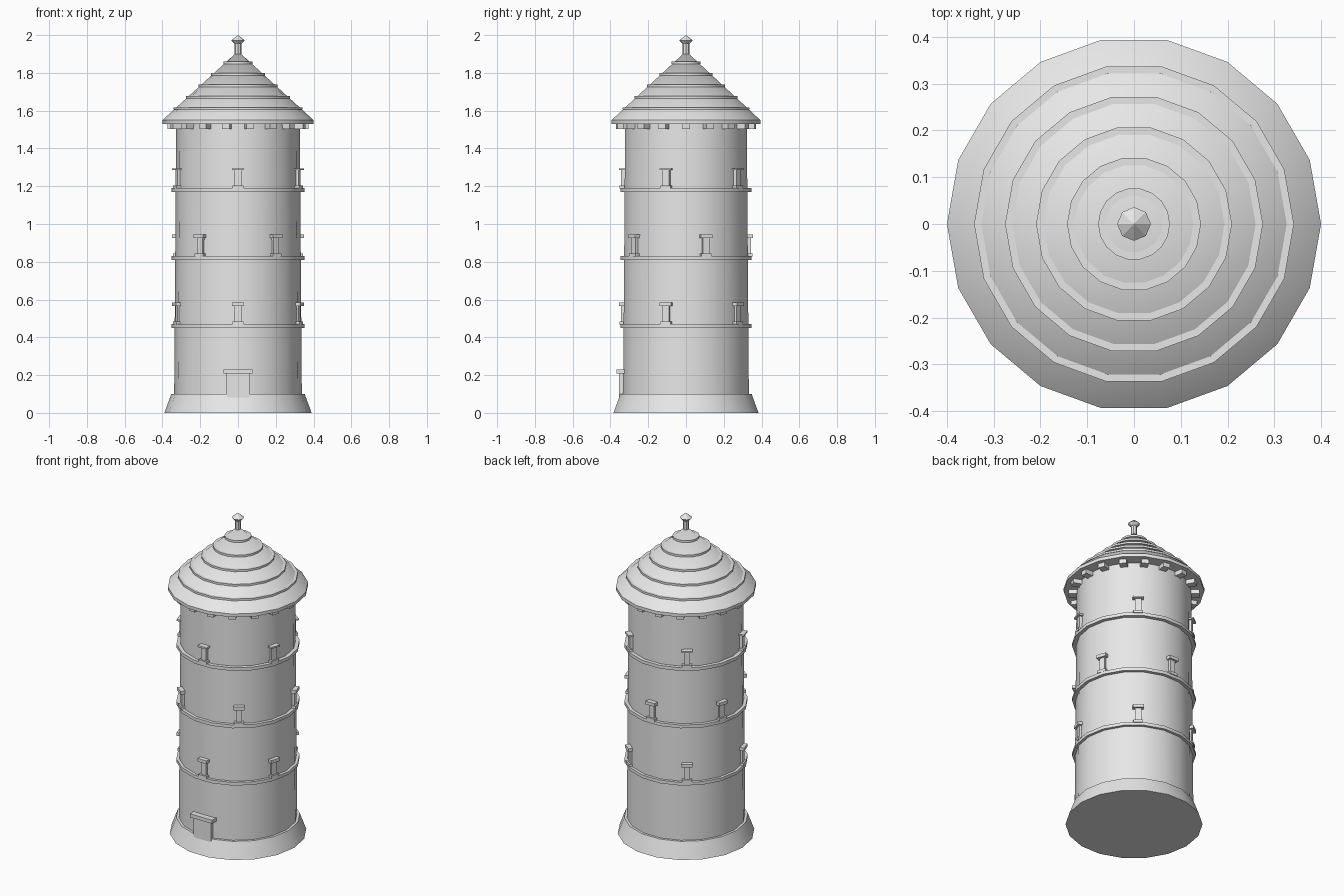
import bpy, bmesh, math
from mathutils import Matrix, Vector

if "Cube" in bpy.data.objects:
    bpy.data.objects.remove(bpy.data.objects["Cube"])

stone = bpy.data.materials.new("pale grey")
stone.diffuse_color = (0.8, 0.8, 0.8, 1)
stone.use_nodes = True
stone.node_tree.nodes["Principled BSDF"].inputs["Base Color"].default_value = stone.diffuse_color


def finish(name, bm, smooth=False):
    """Turn a bmesh into a named object, smooth below 30 degrees if asked."""
    bmesh.ops.recalc_face_normals(bm, faces=bm.faces)
    if smooth:
        for f in bm.faces:
            f.smooth = True
        for e in bm.edges:
            e.smooth = e.calc_face_angle(0) < math.radians(30)
    me = bpy.data.meshes.new(name)
    bm.to_mesh(me)
    bm.free()
    me.materials.append(stone)
    ob = bpy.data.objects.new(name, me)
    bpy.context.collection.objects.link(ob)
    return ob


def lathe(name, profile, sides=18, smooth=True, phase=0.0):
    """Closed solid of revolution from (radius, z) points, bottom to top."""
    bm = bmesh.new()
    rings = []
    for r, z in profile:
        if r == 0:
            rings.append([bm.verts.new((0, 0, z))] * sides)
        else:
            rings.append([bm.verts.new((r * math.cos(phase + math.tau * i / sides),
                                        r * math.sin(phase + math.tau * i / sides), z))
                          for i in range(sides)])
    for a, b in zip(rings, rings[1:]):
        for i in range(sides):
            j = (i + 1) % sides
            quad = list(dict.fromkeys((a[i], a[j], b[j], b[i])))
            bm.faces.new(quad)
    for ring, (r, z) in ((rings[0], profile[0]), (rings[-1], profile[-1])):
        if r > 0:
            bm.faces.new(ring)
    return finish(name, bm, smooth)


def add_box(bm, angle, r0, r1, width, z0, z1):
    """Box reaching from radius r0 to r1 at an angle (degrees) round the tower."""
    m = (Matrix.Rotation(math.radians(angle), 4, 'Z')
         @ Matrix.Translation(Vector(((r0 + r1) / 2, 0, (z0 + z1) / 2)))
         @ Matrix.Diagonal((r1 - r0, width, z1 - z0, 1)))
    bmesh.ops.create_cube(bm, size=1, matrix=m)


# Flared base and tapering wall
lathe("base", [(0.39, 0), (0.353, 0.1)])
lathe("wall", [(0.338, 0.09), (0.327, 1.54)])

# Floor bands
for i, z in enumerate((0.45, 0.81, 1.17)):
    lathe(f"floor_band_{i + 1}", [(0.352, z), (0.352, z + 0.02)])

# Windows: five per floor, the middle floor turned half a step
for row, (z, start) in enumerate(((0.47, -90), (0.83, -54), (1.19, -90))):
    for k in range(5):
        a = start + 72 * k
        bm = bmesh.new()
        add_box(bm, a, 0.31, 0.343, 0.036, z + 0.01, z + 0.1)       # pane
        add_box(bm, a, 0.31, 0.352, 0.056, z - 0.002, z + 0.015)    # sill
        add_box(bm, a, 0.31, 0.356, 0.062, z + 0.095, z + 0.115 - 0.02 * (row == 2) * 0.5)  # lintel
        finish(f"window_{row + 1}_{k + 1}", bm)

# Door and lintel
bm = bmesh.new()
add_box(bm, -90, 0.30, 0.354, 0.12, 0.03, 0.21)
finish("door", bm)
bm = bmesh.new()
add_box(bm, -90, 0.30, 0.367, 0.155, 0.208, 0.23)
finish("door_lintel", bm)

# Blocks under the eaves
bm = bmesh.new()
for k in range(18):
    add_box(bm, 20 * k, 0.32, 0.373, 0.042, 1.503, 1.532)
finish("eave_blocks", bm)

# Roof cone on an eave slab, with raised rings
lathe("roof", [(0.4, 1.53), (0.4, 1.55), (0, 1.915)])
for i in range(5):
    r, z = 0.342 - 0.0663 * i, 1.605 + 0.0607 * i
    lathe(f"roof_ring_{i + 1}", [(r, z), (r, z + 0.012)])

# Finial
lathe("finial_stem", [(0.018, 1.88), (0.018, 1.965)], sides=8, smooth=False)
lathe("finial_cap", [(0.02, 1.955), (0.036, 1.972), (0, 2.0)], sides=8, smooth=False)
